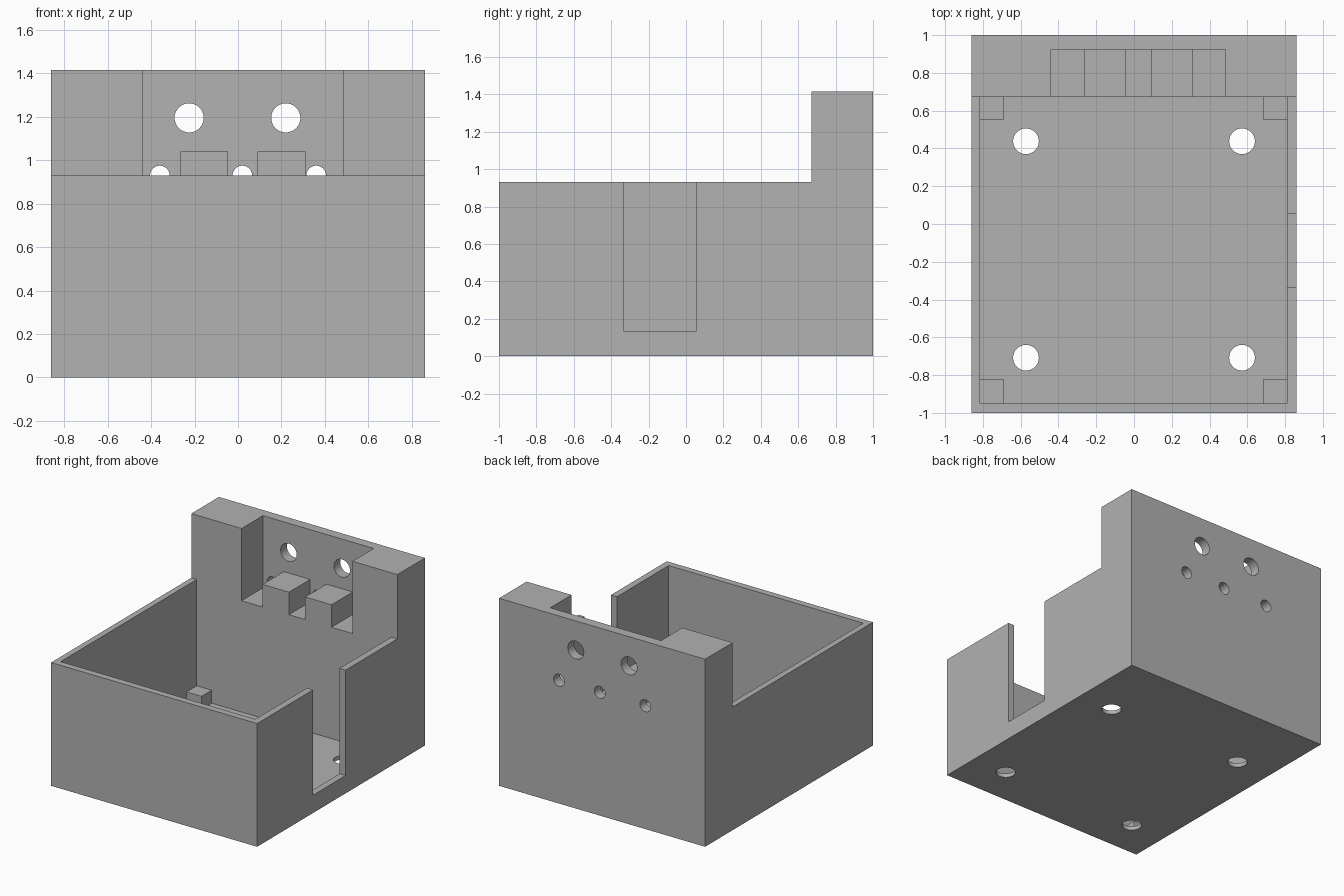
import bpy
import bmesh
from math import radians
from mathutils import Matrix, Vector

if "Cube" in bpy.data.objects:
    bpy.data.objects.remove(bpy.data.objects["Cube"], do_unlink=True)

grey = bpy.data.materials.new("plain grey")
grey.use_nodes = True
grey.diffuse_color = (0.445, 0.445, 0.445, 1)
grey.node_tree.nodes["Principled BSDF"].inputs["Base Color"].default_value = grey.diffuse_color


def finish(name, bm):
    mesh = bpy.data.meshes.new(name)
    bm.to_mesh(mesh)
    bm.free()
    mesh.materials.append(grey)
    obj = bpy.data.objects.new(name, mesh)
    bpy.context.collection.objects.link(obj)
    return obj


def box(name, x0, x1, y0, y1, z0, z1):
    lo, hi = Vector((x0, y0, z0)), Vector((x1, y1, z1))
    bm = bmesh.new()
    bmesh.ops.create_cube(bm, size=1, matrix=Matrix.Translation((lo + hi) / 2)
                          @ Matrix.Diagonal((*(hi - lo), 1)))
    return finish(name, bm)


def rod(name, centre, radius, length, along_y=False):
    bm = bmesh.new()
    turn = Matrix.Rotation(radians(90 if along_y else 0), 4, "X")
    bmesh.ops.create_cone(bm, cap_ends=True, segments=48, radius1=radius, radius2=radius,
                          depth=length, matrix=Matrix.Translation(centre) @ turn)
    return finish(name, bm)


def cut(target, cutter):
    cutter.hide_render = True
    mod = target.modifiers.new("cut", "BOOLEAN")
    mod.operation = "DIFFERENCE"
    mod.solver = "EXACT"
    mod.object = cutter
    bpy.context.view_layer.objects.active = target
    bpy.ops.object.modifier_apply(modifier=mod.name)
    bpy.data.objects.remove(cutter, do_unlink=True)


W, RIM, TOP = 0.86, 0.93, 1.415      # half width, low rim height, rear height
STEP = 0.672                         # front of the thick rear wall
LEFT, RIGHT, FRONT = -0.815, 0.81, -0.95
FLOOR, SHELF, POCKET_BACK = 0.03, 0.87, 0.925

# Case: stepped side profile pulled across the width
bm = bmesh.new()
profile = [(-1, 0), (1, 0), (1, TOP), (STEP, TOP), (STEP, RIM), (-1, RIM)]
face = bm.faces.new([bm.verts.new((-W, y, z)) for y, z in profile])
pulled = bmesh.ops.extrude_face_region(bm, geom=[face])["geom"]
bmesh.ops.translate(bm, vec=(2 * W, 0, 0),
                    verts=[v for v in pulled if isinstance(v, bmesh.types.BMVert)])
bmesh.ops.recalc_face_normals(bm, faces=bm.faces)
case = finish("case", bm)

# Main cavity, rear pocket and side slot
cut(case, box("cavity_cutter", LEFT, RIGHT, FRONT, STEP, FLOOR, 2))
cut(case, box("pocket_cutter", -0.44, 0.485, 0.5, POCKET_BACK, SHELF, 2))
cut(case, box("slot_cutter", 0.7, 1, -0.335, 0.055, 0.135, 2))

# Holes through the rear wall
for x, z, r in [(-0.225, 1.195, 0.067), (0.22, 1.195, 0.067),
                (-0.36, RIM, 0.045), (0.02, RIM, 0.045), (0.36, RIM, 0.045)]:
    cut(case, rod("rear_hole_cutter", (x, 1, z), r, 0.3, True))

# Mounting holes in the floor
for x in (-0.572, 0.572):
    for y in (-0.708, 0.438):
        cut(case, rod("floor_hole_cutter", (x, y, 0), 0.068, 0.2))

bpy.ops.object.select_all(action="DESELECT")
case.select_set(True)
bpy.context.view_layer.objects.active = case
bpy.ops.object.shade_smooth_by_angle(angle=radians(30))

# Two blocks standing in the pocket
for side, x0, x1 in [("right", -0.265, -0.045), ("left", 0.09, 0.31)]:
    box("pocket_block_" + side, x0, x1, STEP, POCKET_BACK, SHELF, 1.04)

# Low support posts in the four inner corners
for side, x0, x1 in [("right", LEFT, -0.69), ("left", 0.685, RIGHT)]:
    for end, y0, y1 in [("front", FRONT, -0.82), ("rear", 0.55, STEP)]:
        box(f"corner_post_{end}_{side}", x0, x1, y0, y1, FLOOR, 0.128)
